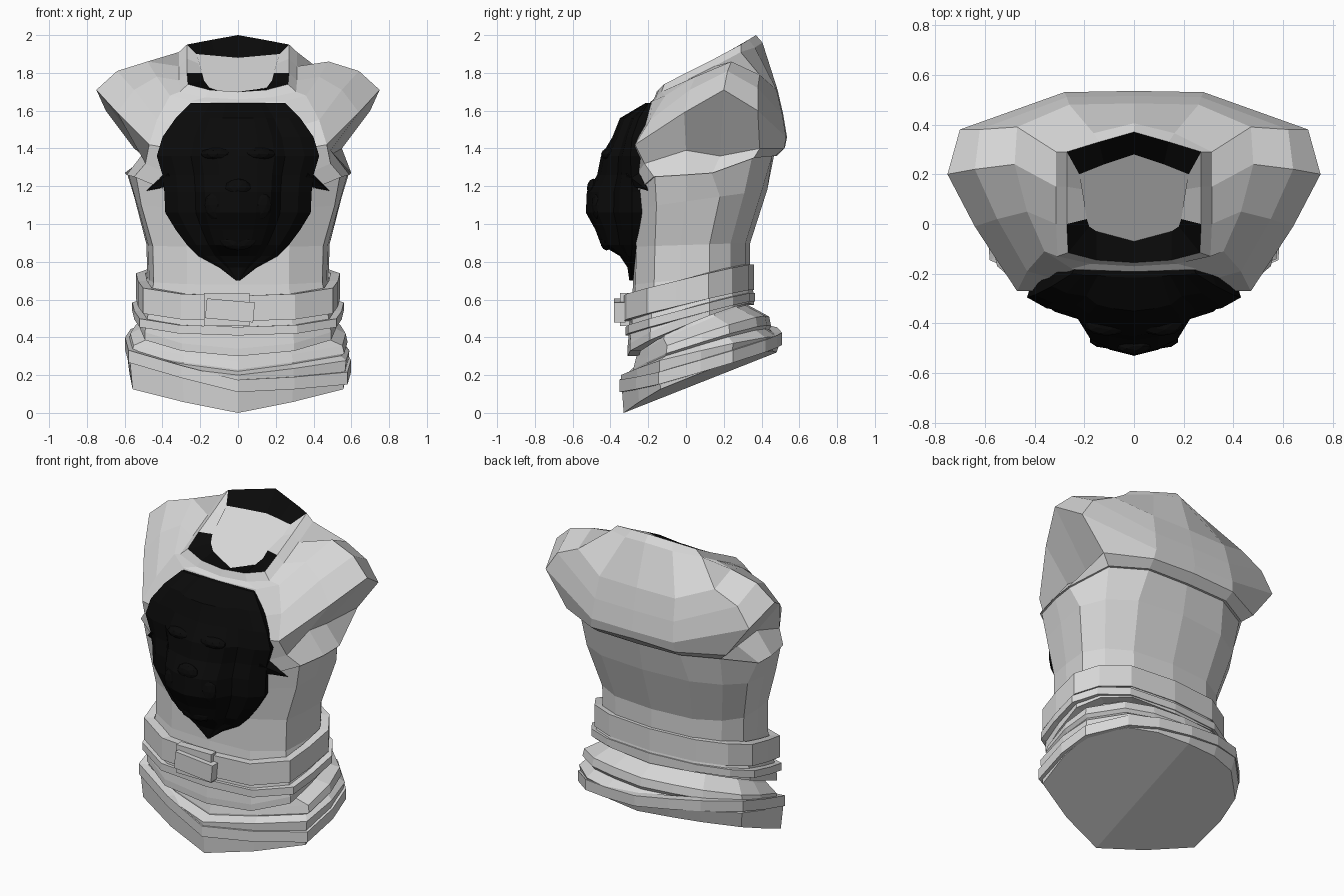
import bpy, bmesh, math
from mathutils import Matrix, Vector

if "Cube" in bpy.data.objects:
    bpy.data.objects.remove(bpy.data.objects["Cube"])

def material(name, c):
    m = bpy.data.materials.new(name)
    m.diffuse_color = (c, c, c, 1)
    m.use_nodes = True
    m.node_tree.nodes["Principled BSDF"].inputs["Base Color"].default_value = m.diffuse_color
    return m

GREY, BLACK = material("pale_grey", 0.68), material("black", 0.003)

def finish(name, bm, mats=(GREY,)):
    bmesh.ops.recalc_face_normals(bm, faces=bm.faces)
    me = bpy.data.meshes.new(name)
    bm.to_mesh(me)
    bm.free()
    ob = bpy.data.objects.new(name, me)
    bpy.context.collection.objects.link(ob)
    for m in mats:
        me.materials.append(m)
    return ob

def mirror(half):
    """Half ring from front centre to back centre -> full ring."""
    return half + [(-x, y, z) for x, y, z in half[-2:0:-1]]

def loft(name, rings, cap_start=False, cap_end=False, loop=False, mats=(GREY,), rule=None):
    bm = bmesh.new()
    vs = [[bm.verts.new(p) for p in r] for r in rings]
    n = len(vs[0])
    pairs = list(zip(vs, vs[1:])) + ([(vs[-1], vs[0])] if loop else [])
    for a, b in pairs:
        for i in range(n):
            j = (i + 1) % n
            bm.faces.new((a[i], a[j], b[j], b[i]))
    if cap_start:
        bm.faces.new(vs[0])
    if cap_end:
        bm.faces.new(vs[-1])
    if rule:
        for f in bm.faces:
            f.material_index = rule(f)
    return finish(name, bm, mats)

TORSO = [(0, 0), (.56, .02), (.93, .18), (.98, .4), (1, .65), (.85, .83), (.55, .96), (0, 1)]
SKIRT = [(0, 0), (.5, .1), (.97, .24), (1, .5), (.95, .7), (.66, .9), (.36, .97), (0, 1)]

def ring(shape, w, yf, yb, zf, zb, tilt=0, lift=0):
    """Slanted ring; lift raises the sides, tilt leans it sideways."""
    pts = mirror([(w * u, yf + (yb - yf) * v, zf + (zb - zf) * v + lift * u) for u, v in shape])
    return [(x, y, z - tilt * x) for x, y, z in pts]

def band(name, shape, w, yf, yb, zf, zb, h, tilt=0, t=.05, lift=.012):
    """Strap with a rectangular section that wraps the waist."""
    r = lambda d, dz: ring(shape, w + d, yf - d, yb + d, zf + dz, zb + dz, tilt, lift)
    loft(name, [r(-t, 0), r(0, 0), r(0, h), r(-t, h)], loop=True)

# Upper shell: collar rim and base, shoulder tops, sleeve edge, armpit, lower edge
rim = [(0, -.155, 1.70), (.15, -.145, 1.71), (.265, -.115, 1.74), (.27, 0, 1.80),
       (.27, .15, 1.875), (.27, .29, 1.95), (.14, .33, 1.975), (0, .37, 2)]
collar = [(x * 1.16, y + (.035 if y > .3 else -.015 if y < 0 else 0), z - .04) for x, y, z in rim]
shoulder = [(0, -.19, 1.645), (.25, -.18, 1.65), (.36, -.11, 1.68), (.43, .05, 1.78),
            (.48, .24, 1.86), (.47, .39, 1.79), (.26, .48, 1.71), (0, .485, 1.71)]
crown = [(0, -.24, 1.5), (.29, -.23, 1.51), (.43, -.19, 1.55), (.55, .02, 1.71),
         (.64, .22, 1.81), (.62, .38, 1.72), (.27, .51, 1.58), (0, .515, 1.58)]
sleeve = [(0, -.28, 1.38), (.3, -.27, 1.39), (.47, -.27, 1.42), (.64, -.01, 1.59),
          (.75, .2, 1.71), (.7, .38, 1.6), (.28, .53, 1.46), (0, .535, 1.46)]
armpit = [(0, -.28, 1.22), (.33, -.27, 1.25), (.49, -.22, 1.32), (.49, 0, 1.39),
          (.48, .18, 1.36), (.55, .39, 1.4), (.29, .52, 1.4), (0, .525, 1.41)]
hem = [(0, -.28, 1.1), (.36, -.265, 1.17), (.55, -.17, 1.25), (.59, 0, 1.26),
       (.6, .14, 1.27), (.49, .36, 1.35), (.28, .47, 1.36), (0, .48, 1.36)]
loft("upper_shell", [mirror(r) for r in (rim, collar, shoulder, crown, sleeve, armpit, hem)])

# Torso tapering to the waist, then a pointed apron edge
tucked = [(x * .98, y * .97, z) for x, y, z in hem]
loft("torso", [mirror(hem), mirror(tucked),
               ring(TORSO, .55, -.285, .43, 1.08, 1.18),
               ring(TORSO, .485, -.275, .34, .88, .9),
               ring(TORSO, .48, -.28, .34, .68, .74),
               ring(TORSO, .53, -.31, .36, .34, .62, lift=.04),
               ring(TORSO, .53, -.31, .36, .3, .57, lift=.04),
               ring(TORSO, .46, -.25, .3, .3, .57, lift=.04)])

# Neck opening: black lining at front and back, grey sides and floor
inner = [(0, -.07, 1.67), (.15, -.03, 1.72), (.18, -.01, 1.76), (.19, .02, 1.8),
         (.21, .14, 1.85), (.22, .2, 1.90), (.12, .24, 1.89), (0, .28, 1.88)]
def lining(f):
    c = f.calc_center_median()
    return 1 if len(f.verts) == 4 and (c.y < 0 or c.y > .25) else 0
loft("neck_opening", [mirror(rim), mirror(inner)], cap_end=True,
     mats=(GREY, BLACK), rule=lining)

# Layered skirt with a closed, keeled, slanted bottom
loft("skirt", [ring(SKIRT, .45, -.24, .31, .37, .64),
               ring(SKIRT, .49, -.26, .33, .31, .57, lift=.02),
               ring(SKIRT, .57, -.27, .44, .27, .51, lift=.03),
               ring(SKIRT, .58, -.28, .45, .23, .46, lift=.03),
               ring(SKIRT, .56, -.28, .44, .22, .44, lift=.03),
               ring(SKIRT, .59, -.345, .505, .2, .4, lift=.03),
               ring(SKIRT, .575, -.33, .48, 0, .32, lift=.05),
               ring(SKIRT, .002, -.33, .48, 0, .32)], cap_end=True)

# Waist straps
band("waist_belt", TORSO, .54, -.33, .36, .485, .65, .135)
band("lower_strap", TORSO, .56, -.32, .365, .41, .59, .045)
band("slanted_strap", SKIRT, .598, -.352, .508, .11, .36, .065, tilt=.1, lift=.04)

# Buckle frame and strap tongue
def box(name, x0, x1, y0, y1, z0, z1, turn=0):
    bm = bmesh.new()
    bmesh.ops.create_cube(bm, size=1)
    bm.transform(Matrix.Translation(((x0 + x1) / 2, (y0 + y1) / 2, (z0 + z1) / 2))
                 @ Matrix.Rotation(turn, 4, 'Y')
                 @ Matrix.Diagonal((x1 - x0, y1 - y0, z1 - z0, 1)))
    finish(name, bm)
box("buckle_frame", -.18, .06, -.35, -.3, .46, .635)
box("strap_tongue", -.17, .085, -.38, -.32, .49, .595, .09)

# Black beast-head emblem: rows of (height, half width, front depth, edge depth)
rows = [(1.64, .25, -.215, -.2), (1.56, .33, -.35, -.25), (1.46, .4, -.39, -.285),
        (1.36, .43, -.45, -.295), (1.26, .4, -.47, -.29), (1.17, .39, -.525, -.285),
        (1.06, .385, -.53, -.285), (.97, .33, -.48, -.285), (.89, .27, -.45, -.285),
        (.83, .21, -.35, -.29), (.77, .1, -.31, -.29), (.7, .01, -.3, -.29)]
section = [(0, 1), (.25, .9), (.45, .74), (.58, .4), (.82, .28), (1, 0)]
emblem = []
for z, w, yf, ye in rows:
    half = [(w * u, ye + (yf - ye) * d, z) for u, d in section]
    emblem.append(mirror(half + [(w * .9, -.15, z), (0, -.12, z)]))
loft("beast_emblem", emblem, True, True, mats=(BLACK,))

# Raised brows, cheeks, nose and chin, and a pointed tuft on each side of the mane
def lump(name, x, y, z, sx, sy, sz):
    bm = bmesh.new()
    bmesh.ops.create_icosphere(bm, subdivisions=2, radius=1)
    bm.transform(Matrix.Translation((x, y, z)) @ Matrix.Diagonal((sx, sy, sz, 1)))
    finish(name, bm, (BLACK,))

def tuft(name, base, tip, radius):
    a, b = Vector(base), Vector(tip)
    bm = bmesh.new()
    bmesh.ops.create_cone(bm, cap_ends=True, segments=5, radius1=radius, radius2=0,
                          depth=(b - a).length)
    bm.transform(Matrix.Translation((a + b) / 2)
                 @ (b - a).to_track_quat('Z', 'Y').to_matrix().to_4x4())
    finish(name, bm, (BLACK,))

for side, s in (("left", -1), ("right", 1)):
    lump(side + "_brow", s * .11, -.4, 1.37, .09, .05, .035)
    lump(side + "_cheek", s * .11, -.465, 1.1, .07, .035, .08)
    tuft(side + "_mane_tuft", (s * .34, -.275, 1.25), (s * .485, -.2, 1.175), .055)
lump("nose", 0, -.49, 1.19, .07, .035, .05)
lump("chin", 0, -.42, .91, .1, .035, .05)
